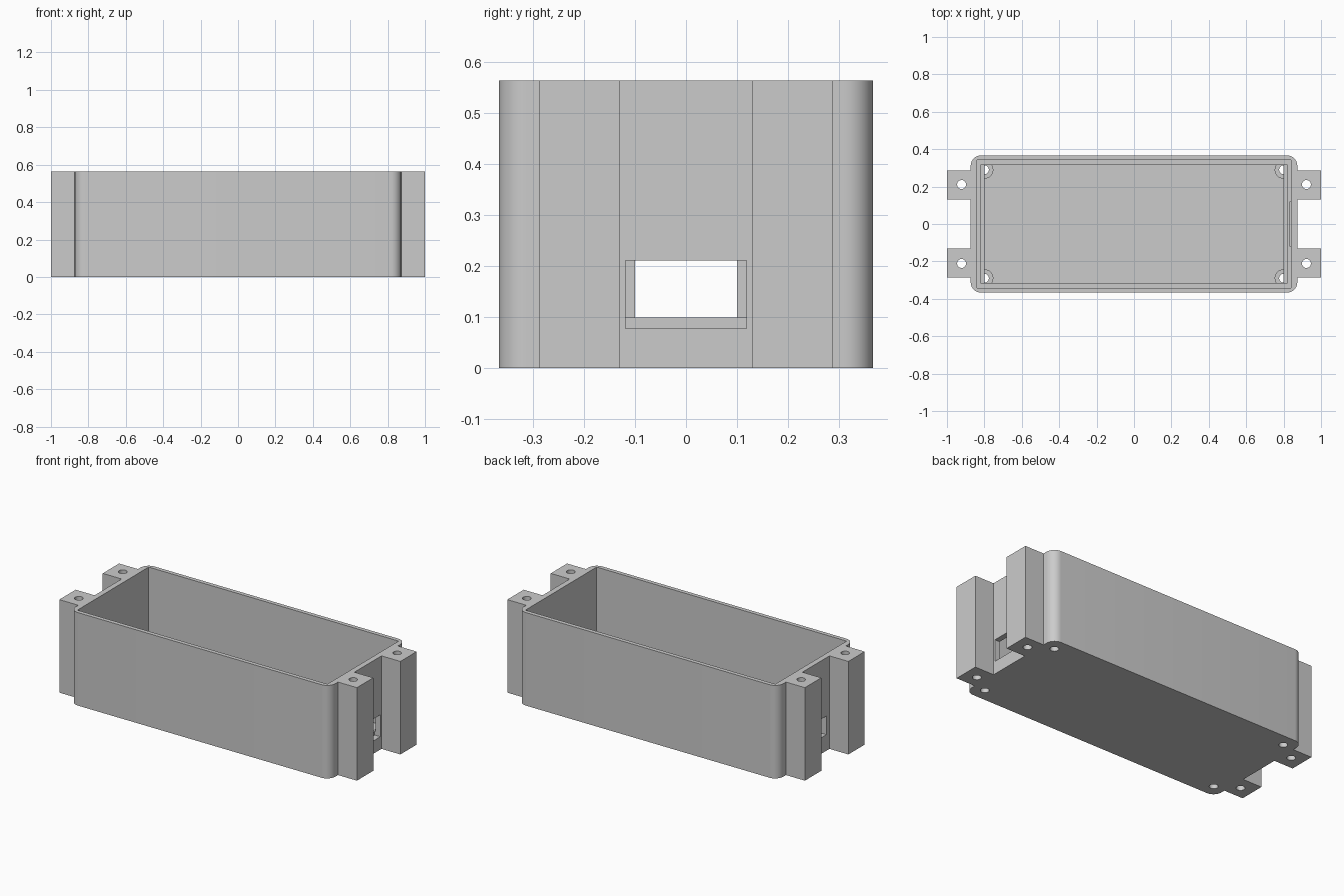
import bpy, bmesh, math

cube = bpy.data.objects.get("Cube")
if cube:
    bpy.data.objects.remove(cube, do_unlink=True)

grey = bpy.data.materials.new("plain grey")
grey.use_nodes = True
grey.diffuse_color = (0.6, 0.6, 0.6, 1)
grey.node_tree.nodes["Principled BSDF"].inputs["Base Color"].default_value = (0.6, 0.6, 0.6, 1)

HX, HY, H = 0.873, 0.367, 0.565      # half length, half width, height
RADIUS = 0.055
CORNERS = [(sx, sy) for sx in (-1, 1) for sy in (-1, 1)]


def prism(name, outline, z0, z1):
    """Extrude a closed outline from z0 to z1."""
    bm = bmesh.new()
    base = bm.faces.new([bm.verts.new((x, y, z0)) for x, y in outline])
    top = bmesh.ops.extrude_face_region(bm, geom=[base])["geom"]
    verts = [v for v in top if isinstance(v, bmesh.types.BMVert)]
    bmesh.ops.translate(bm, verts=verts, vec=(0, 0, z1 - z0))
    bmesh.ops.recalc_face_normals(bm, faces=bm.faces)
    mesh = bpy.data.meshes.new(name)
    bm.to_mesh(mesh)
    bm.free()
    mesh.materials.append(grey)
    obj = bpy.data.objects.new(name, mesh)
    bpy.context.collection.objects.link(obj)
    return obj


def block(name, x0, x1, y0, y1, z0, z1):
    return prism(name, [(x0, y0), (x1, y0), (x1, y1), (x0, y1)], z0, z1)


def cylinder(name, x, y, r, z0, z1, n=32):
    ring = [2 * math.pi * i / n for i in range(n)]
    return prism(name, [(x + r * math.cos(a), y + r * math.sin(a)) for a in ring], z0, z1)


def rounded_rectangle(hx, hy, r, steps=10):
    points = []
    for quarter, (sx, sy) in enumerate([(1, 1), (-1, 1), (-1, -1), (1, -1)]):
        for i in range(steps + 1):
            a = math.pi / 2 * (quarter + i / steps)
            points.append((sx * (hx - r) + r * math.cos(a), sy * (hy - r) + r * math.sin(a)))
    return points


def combine(target, tool, operation):
    """Apply a boolean and remove its tool."""
    mod = target.modifiers.new(operation.lower(), "BOOLEAN")
    mod.operation, mod.solver, mod.object = operation, "EXACT", tool
    tool.hide_render = True
    bpy.context.view_layer.objects.active = target
    bpy.ops.object.modifier_apply(modifier=mod.name)
    bpy.data.objects.remove(tool, do_unlink=True)


# Shell with rounded upright edges
case = prism("case", rounded_rectangle(HX, HY, RADIUS), 0, H)

# Full-height mounting lugs on both ends
for sx, sy in CORNERS:
    xs = sorted((sx * 0.83, sx * 1.0))
    ys = sorted((sy * 0.13, sy * 0.287))
    combine(case, block("mounting_lug", *xs, *ys, 0, H), "UNION")

# Stepped cavity: main space, board ledge, sunken floor
for hx, hy, z in ((0.84, 0.342, 0.1), (0.821, 0.315, 0.08), (0.8, 0.315, 0.04)):
    combine(case, block("cavity", -hx, hx, -hy, hy, z, H + 0.1), "DIFFERENCE")

# Corner screw bosses, then the holes through bosses and lugs
for sx, sy in CORNERS:
    combine(case, cylinder("screw_boss", sx * 0.8, sy * 0.29, 0.048, 0.02, 0.07), "UNION")
for sx, sy in CORNERS:
    combine(case, cylinder("screw_hole", sx * 0.8, sy * 0.29, 0.024, -0.1, 0.075), "DIFFERENCE")
    combine(case, cylinder("lug_hole", sx * 0.922, sy * 0.211, 0.024, -0.1, H + 0.1), "DIFFERENCE")

# Cable openings in the two end walls
combine(case, block("wide_opening", 0.835, 0.95, -0.119, 0.119, 0.078, 0.211), "DIFFERENCE")
combine(case, block("narrow_opening", -0.95, -0.835, -0.1, 0.1, 0.098, 0.211), "DIFFERENCE")

# Smooth the curves, keep edges crisp
bpy.ops.object.select_all(action="DESELECT")
case.select_set(True)
bpy.context.view_layer.objects.active = case
bpy.ops.object.shade_smooth_by_angle(angle=math.radians(30))
